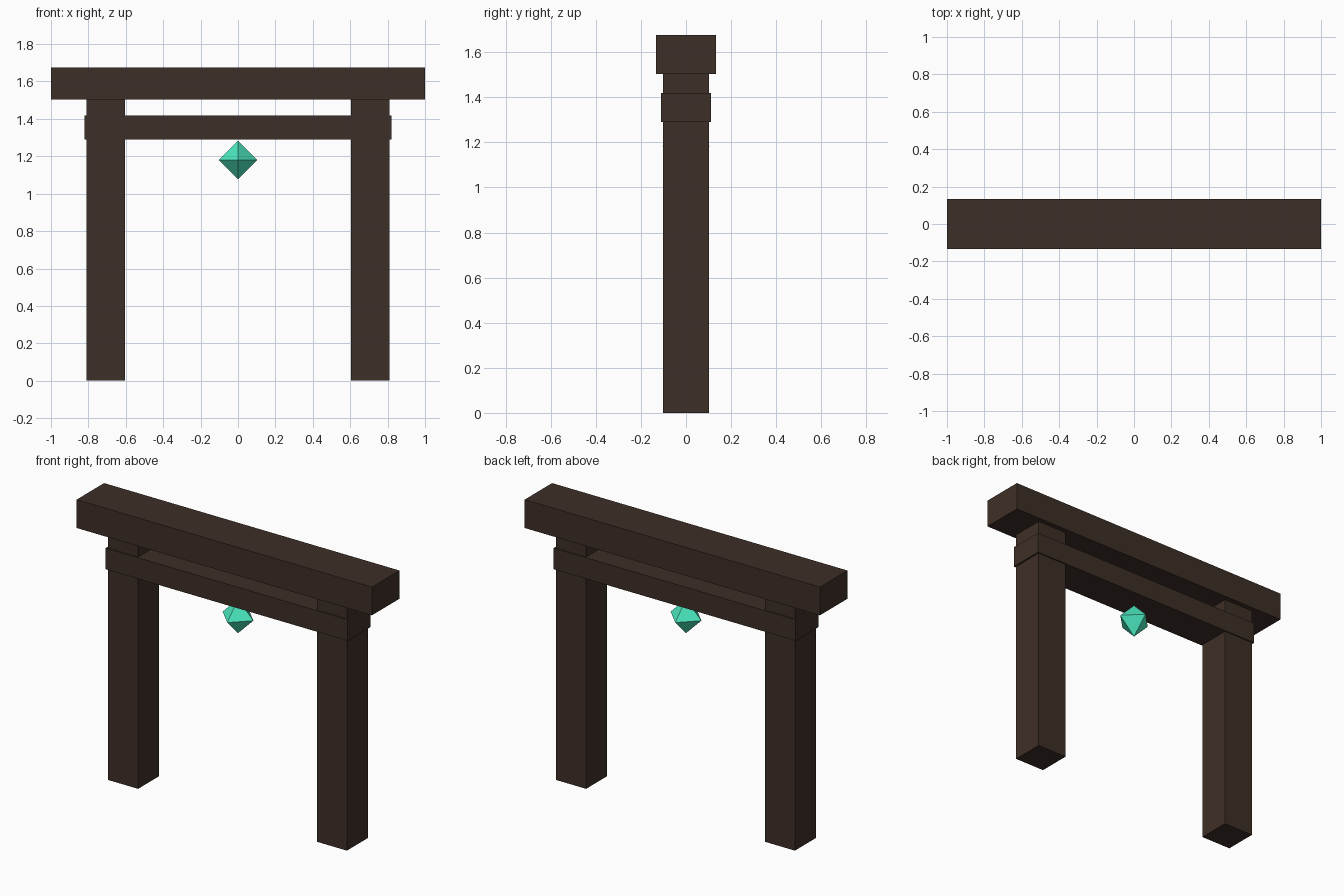
import bpy, bmesh
from mathutils import Vector

if "Cube" in bpy.data.objects:
    bpy.data.objects.remove(bpy.data.objects["Cube"])


def material(name, rgb):
    m = bpy.data.materials.new(name)
    m.diffuse_color = (*rgb, 1)
    m.use_nodes = True
    m.node_tree.nodes["Principled BSDF"].inputs["Base Color"].default_value = m.diffuse_color
    return m


wood = material("dark_wood", (0.048, 0.029, 0.020))
teal = material("teal_crystal", (0.07, 0.80, 0.52))


def finish(bm, name, mat):
    bmesh.ops.recalc_face_normals(bm, faces=bm.faces)
    mesh = bpy.data.meshes.new(name)
    bm.to_mesh(mesh)
    bm.free()
    mesh.materials.append(mat)
    obj = bpy.data.objects.new(name, mesh)
    bpy.context.collection.objects.link(obj)
    return obj


def box(name, x, half_x, half_y, z0, z1):
    bm = bmesh.new()
    bmesh.ops.create_cube(bm, size=2)
    bmesh.ops.scale(bm, vec=(half_x, half_y, (z1 - z0) / 2), verts=bm.verts)
    bmesh.ops.translate(bm, vec=(x, 0, (z0 + z1) / 2), verts=bm.verts)
    return finish(bm, name, wood)


# Two square posts
for side, sx in (("left", -1), ("right", 1)):
    box(side + "_post", sx * 0.707, 0.102, 0.102, 0, 1.503)

# Tie beam wrapping the posts, and the heavy lintel on top
box("tie_beam", 0, 0.82, 0.11, 1.29, 1.419)
box("top_lintel", 0, 1.0, 0.133, 1.503, 1.676)

# Floating octahedral crystal
bm = bmesh.new()
r, centre = 0.104, Vector((0, 0, 1.18))
ring = [bm.verts.new(centre + Vector(d) * r)
        for d in ((1, 0, 0), (0, 1, 0), (-1, 0, 0), (0, -1, 0))]
for s in (1, -1):
    tip = bm.verts.new(centre + Vector((0, 0, s * r)))
    for i in range(4):
        bm.faces.new((ring[i], ring[(i + 1) % 4], tip))
finish(bm, "hanging_crystal", teal)
